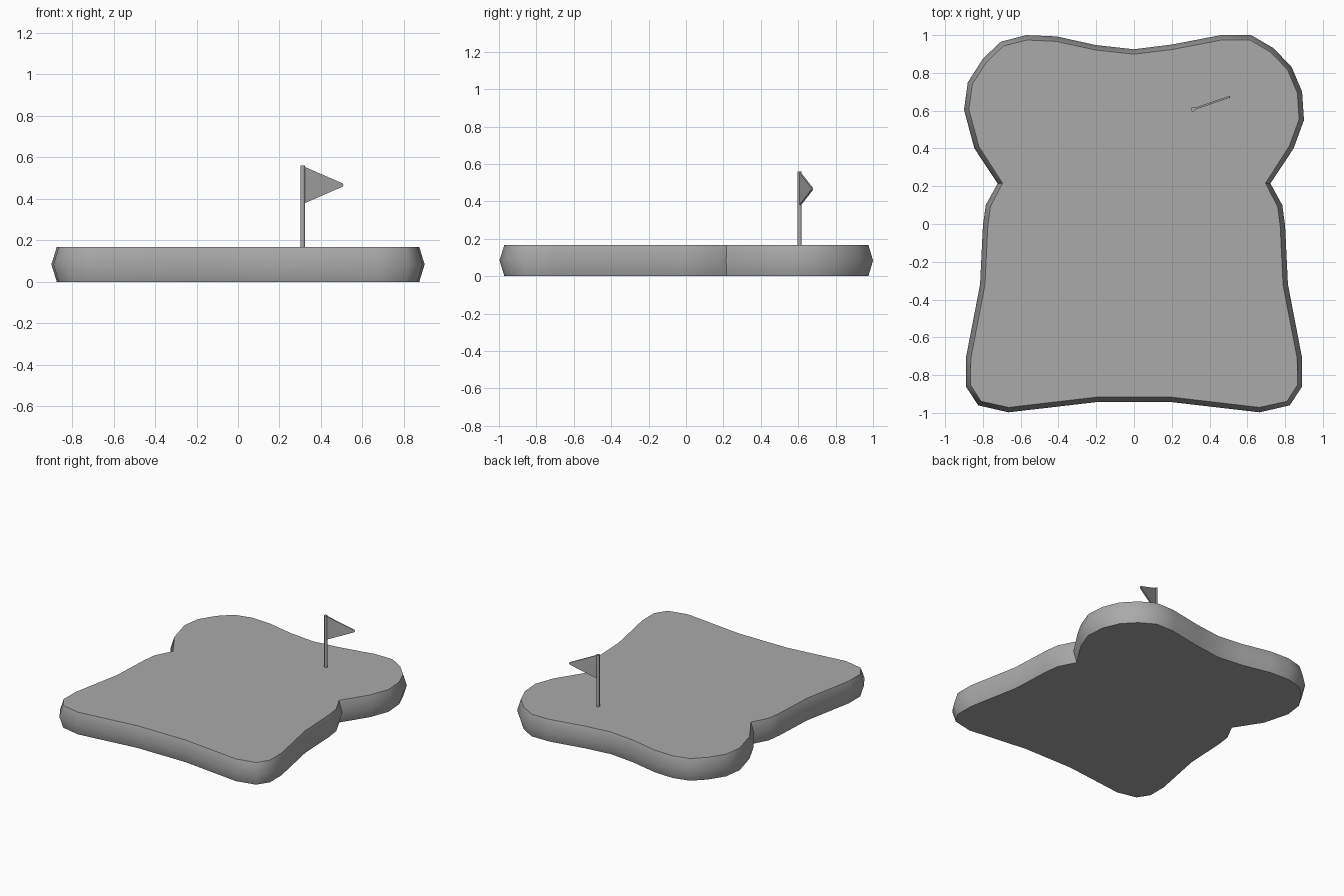
import bpy
import bmesh
import math
from mathutils import Vector

cube = bpy.data.objects.get("Cube")
if cube:
    bpy.data.objects.remove(cube, do_unlink=True)

grey = bpy.data.materials.new("plain_grey")
grey.use_nodes = True
colour = (0.4, 0.4, 0.4, 1)
grey.diffuse_color = colour
grey.node_tree.nodes["Principled BSDF"].inputs["Base Color"].default_value = colour


def loft(name, rings, smooth_angle):
    """Skin a stack of matching closed rings and cap both ends."""
    bm = bmesh.new()
    loops = [[bm.verts.new(p) for p in ring] for ring in rings]
    n = len(loops[0])
    for low, high in zip(loops, loops[1:]):
        for i in range(n):
            j = (i + 1) % n
            bm.faces.new((low[i], low[j], high[j], high[i]))
    bm.faces.new(loops[0])
    bm.faces.new(loops[-1])
    bmesh.ops.recalc_face_normals(bm, faces=bm.faces)
    mesh = bpy.data.meshes.new(name)
    bm.to_mesh(mesh)
    bm.free()
    mesh.materials.append(grey)
    obj = bpy.data.objects.new(name, mesh)
    bpy.context.collection.objects.link(obj)
    bpy.ops.object.select_all(action="DESELECT")
    obj.select_set(True)
    bpy.context.view_layer.objects.active = obj
    bpy.ops.object.shade_smooth_by_angle(angle=math.radians(smooth_angle))
    return obj


def inset(points, amount):
    """Move each outline point inwards along its averaged normal."""
    result = []
    for i, p in enumerate(points):
        a = (p - points[i - 1]).normalized()
        b = (points[(i + 1) % len(points)] - p).normalized()
        t = (a + b).normalized()
        result.append(p + Vector((-t.y, t.x)) * amount)
    return result


# Bread slice: counter-clockwise outline, wide middle and pinched faces
right_side = [(0, -.943), (.2, -.943), (.665, -.997), (.825, -.96), (.89, -.86),
              (.89, -.71), (.815, -.32), (.8, -.01), (.785, .1), (.722, .215),
              (.845, .4), (.9, .55), (.89, .7), (.835, .83), (.74, .93),
              (.62, 1), (.46, 1), (.2, .95), (0, .925)]
left_top = [(-.2, .947), (-.41, .993), (-.57, 1), (-.705, .965), (-.8, .875),
            (-.88, .75), (-.9, .605)]
left_low = [(-x, y) for x, y in reversed(right_side[1:11])]
outline = [Vector(p) for p in right_side + left_top + left_low]
face = inset(outline, 0.026)
height = 0.168
loft("bread_slice", [[(p.x, p.y, z) for p in ring] for ring, z in
                     ((face, 0), (outline, height / 2), (face, height))], 45)

# Flag pole
base = Vector((0.312, 0.607, 0))


def circle(z, radius=0.0115, sides=12):
    return [base + Vector((radius * math.cos(math.tau * i / sides),
                           radius * math.sin(math.tau * i / sides), z))
            for i in range(sides)]


loft("flag_pole", [circle(0.15), circle(0.56)], 40)

# Pennant: thin triangle with a blunt tip
along = Vector((0.193, 0.066, 0))
side = Vector((-along.y, along.x, 0)).normalized() * 0.005
profile = [(0, .376), (1, .46), (1.01, .467), (1, .474), (0, .558)]
loft("pennant", [[base + along * s + Vector((0, 0, z)) + side * k for s, z in profile]
                 for k in (-1, 1)], 30)
